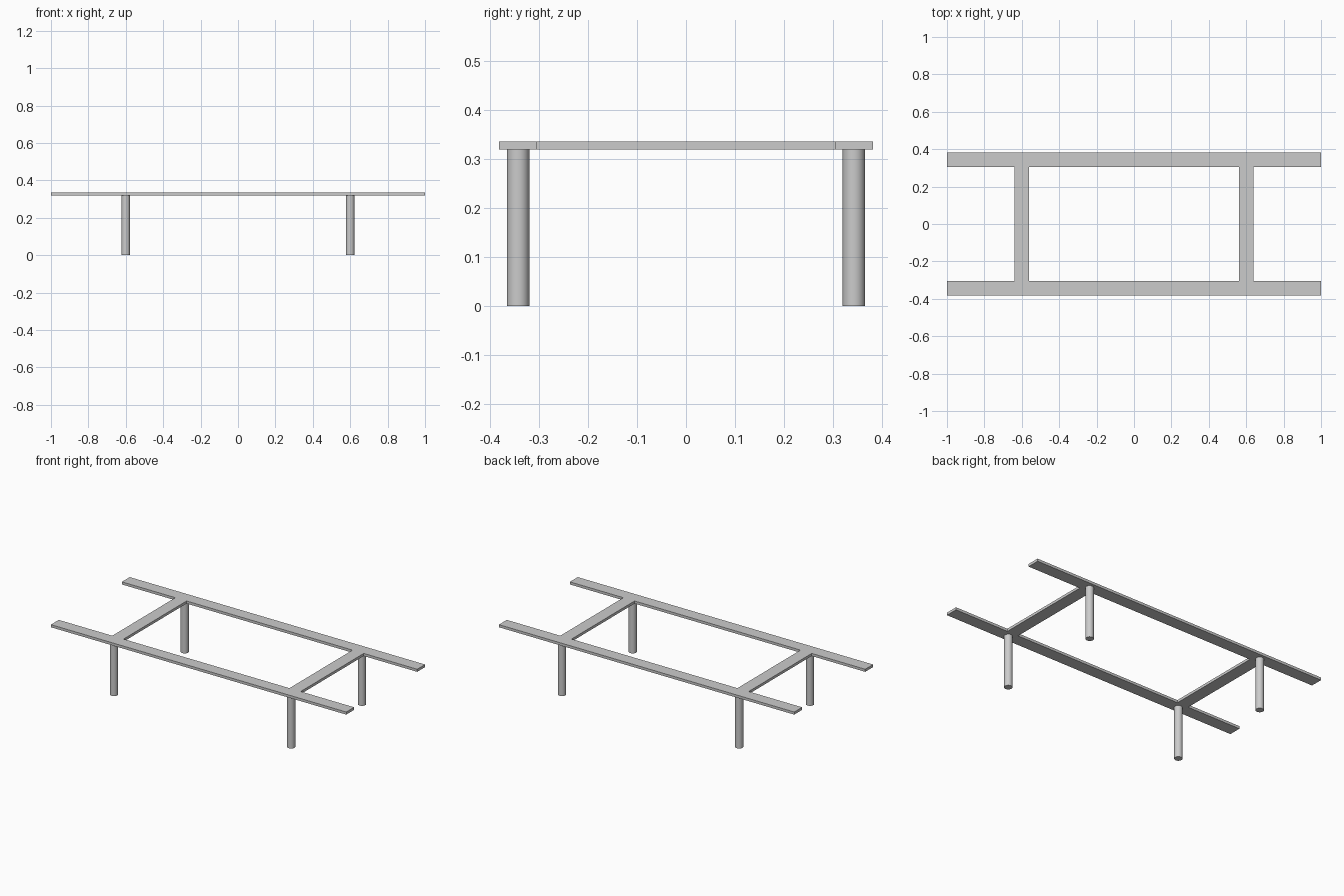
import bpy
import bmesh

if "Cube" in bpy.data.objects:
    bpy.data.objects.remove(bpy.data.objects["Cube"], do_unlink=True)

TOP, UNDERSIDE = 0.335, 0.319
RAIL_IN, RAIL_OUT = 0.305, 0.381
BEAM_X, BEAM_HALF = 0.6, 0.038
LEG_Y, LEG_R = 0.342, 0.0228

grey = bpy.data.materials.new("plain grey")
grey.use_nodes = True
colour = (0.6, 0.6, 0.6, 1)
grey.diffuse_color = colour
grey.node_tree.nodes["Principled BSDF"].inputs["Base Color"].default_value = colour


def make_frame():
    """One flat slab: two long rails joined by two cross beams."""
    inner, outer = BEAM_X - BEAM_HALF, BEAM_X + BEAM_HALF
    xs = [-1, -outer, -inner, inner, outer, 1]
    ys = [-RAIL_OUT, -RAIL_IN, RAIL_IN, RAIL_OUT]
    bm = bmesh.new()
    grid = [[bm.verts.new((x, y, UNDERSIDE)) for x in xs] for y in ys]
    for j in range(len(ys) - 1):
        for i in range(len(xs) - 1):
            if j != 1 or i in (1, 3):  # rails are solid, the middle only has beams
                bm.faces.new((grid[j][i], grid[j][i + 1],
                              grid[j + 1][i + 1], grid[j + 1][i]))
    result = bmesh.ops.extrude_face_region(bm, geom=bm.faces[:])
    raised = [v for v in result["geom"] if isinstance(v, bmesh.types.BMVert)]
    bmesh.ops.translate(bm, verts=raised, vec=(0, 0, TOP - UNDERSIDE))
    bmesh.ops.recalc_face_normals(bm, faces=bm.faces[:])
    mesh = bpy.data.meshes.new("frame")
    bm.to_mesh(mesh)
    bm.free()
    mesh.materials.append(grey)
    bpy.context.collection.objects.link(bpy.data.objects.new("frame", mesh))


def make_leg(name, x, y):
    """Round post from the floor to the underside of the frame."""
    bpy.ops.mesh.primitive_cylinder_add(vertices=32, radius=LEG_R, depth=UNDERSIDE,
                                        location=(x, y, UNDERSIDE / 2))
    leg = bpy.context.object
    leg.name = name
    leg.data.materials.append(grey)
    bpy.ops.object.shade_smooth_by_angle()


make_frame()
for side, sx in (("left", 1), ("right", -1)):
    for end, sy in (("front", -1), ("back", 1)):
        make_leg(f"{end}_{side}_leg", sx * BEAM_X, sy * LEG_Y)
